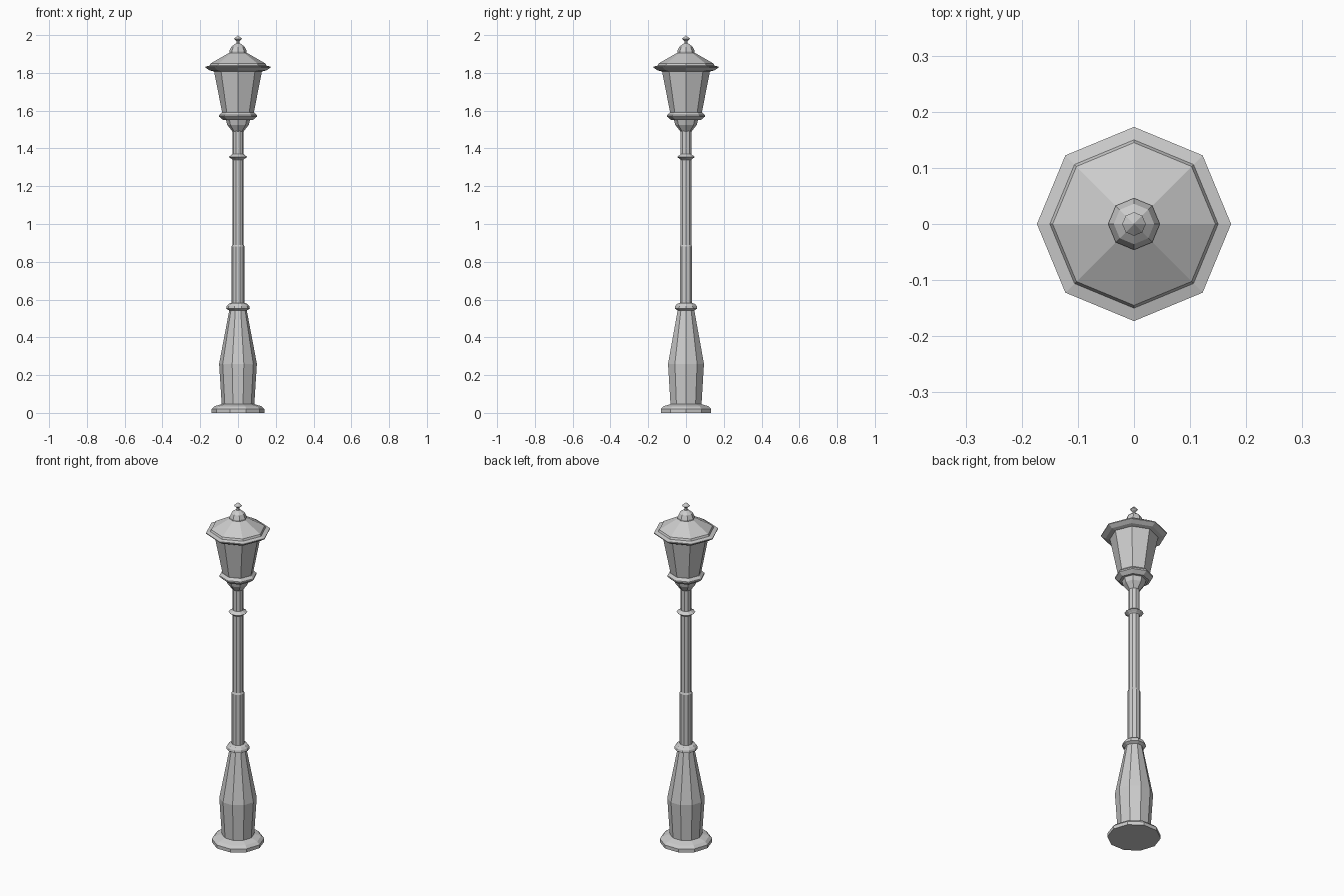
import bpy, bmesh
from math import cos, sin, tau

if "Cube" in bpy.data.objects:
    bpy.data.objects.remove(bpy.data.objects["Cube"])


def lathe(name, sides, profile):
    """Closed, flat-faced solid turned from (radius, height) points, first corner on +x."""
    bm = bmesh.new()
    rings = [[bm.verts.new((r * cos(tau * i / sides), r * sin(tau * i / sides), z))
              for i in range(sides)] for r, z in profile]
    for a, b in zip(rings, rings[1:]):
        for i in range(sides):
            j = (i + 1) % sides
            bm.faces.new((a[i], a[j], b[j], b[i]))
    bm.faces.new(rings[0][::-1])
    bm.faces.new(rings[-1])
    bmesh.ops.remove_doubles(bm, verts=bm.verts, dist=1e-5)
    bmesh.ops.recalc_face_normals(bm, faces=bm.faces)
    mesh = bpy.data.meshes.new(name)
    bm.to_mesh(mesh)
    bm.free()
    ob = bpy.data.objects.new(name, mesh)
    bpy.context.collection.objects.link(ob)
    return ob


# Ten-sided foot, pedestal and pole
lathe("foot", 10, [(0.14, 0), (0.14, 0.02), (0.125, 0.035), (0.085, 0.047)])
lathe("pedestal", 10, [(0.086, 0.04), (0.1, 0.26), (0.045, 0.55)])
lathe("pedestal_collar", 10, [(0.045, 0.542), (0.063, 0.552), (0.06, 0.565),
                              (0.05, 0.577), (0.034, 0.582)])
lathe("pole", 10, [(0.034, 0.57), (0.034, 0.88), (0.03, 0.89), (0.03, 1.51)])
lathe("pole_collar", 10, [(0.03, 1.34), (0.035, 1.345), (0.05, 1.355),
                          (0.035, 1.365), (0.03, 1.37)])

# Eight-sided lantern
lathe("lantern_cup", 8, [(0.03, 1.49), (0.057, 1.525), (0.065, 1.555)])
lathe("lantern_rim", 8, [(0.078, 1.55), (0.1, 1.568), (0.1, 1.576), (0.085, 1.59)])
lathe("lantern_glass", 8, [(0.082, 1.58), (0.128, 1.815)])

# Roof with stepped brim
lathe("roof", 8, [(0.13, 1.808), (0.15, 1.813), (0.173, 1.828), (0.173, 1.833),
                  (0.15, 1.839), (0.145, 1.85), (0.04, 1.91)])

# Cap and pointed finial
lathe("roof_cap", 8, [(0.046, 1.905), (0.046, 1.915), (0.036, 1.938), (0.012, 1.956)])
lathe("finial", 8, [(0.01, 1.95), (0.007, 1.968), (0.021, 1.98), (0.0, 2.0)])
